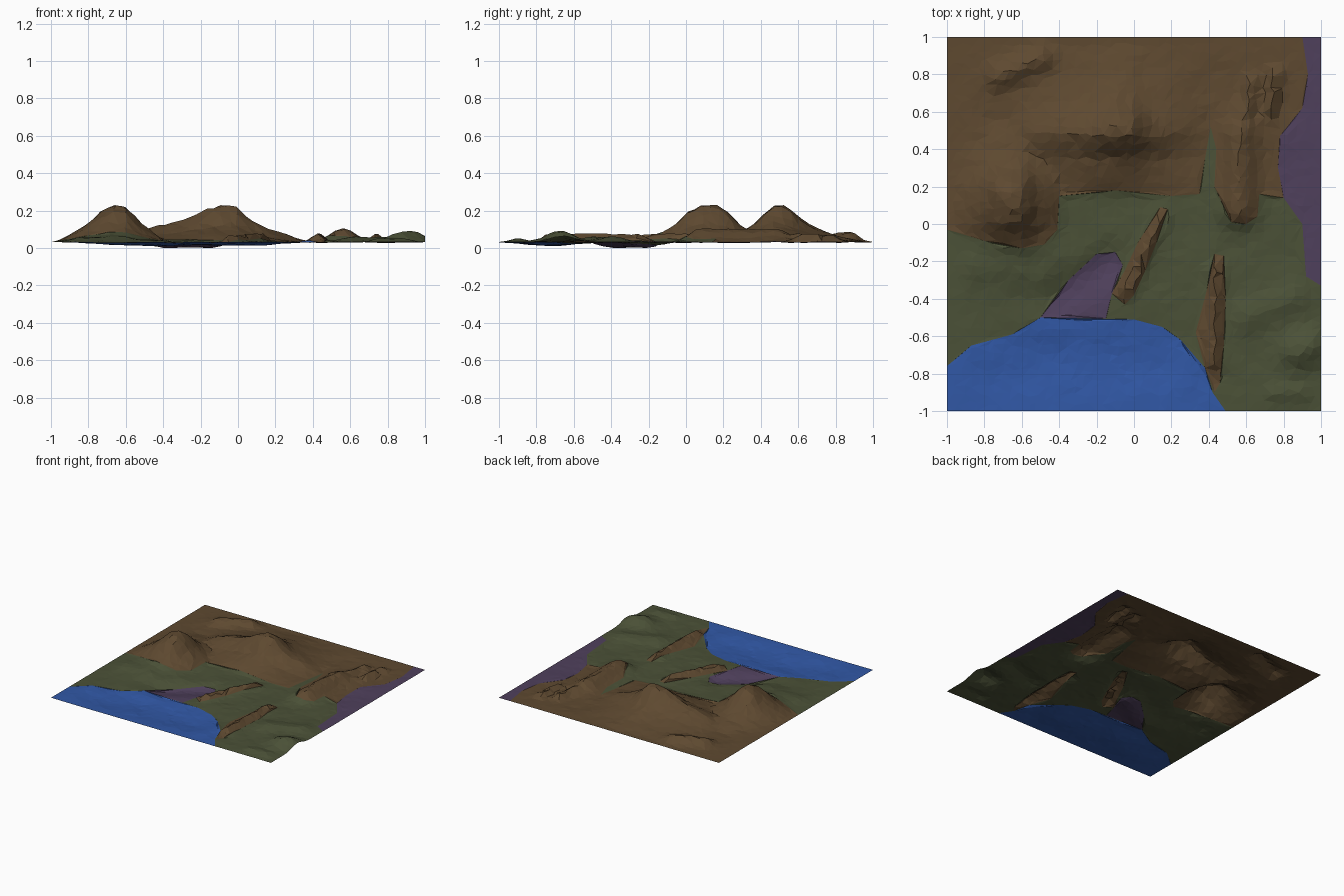
import bpy, math, random
from mathutils import Vector, noise
from mathutils.geometry import delaunay_2d_cdt

if "Cube" in bpy.data.objects:
    bpy.data.objects.remove(bpy.data.objects["Cube"])

random.seed(4)

# Flat colours
def mat(name, r, g, b):
    m = bpy.data.materials.new(name)
    lin = [((c / 255 + 0.055) / 1.055) ** 2.4 for c in (r, g, b)]
    m.diffuse_color = (*lin, 1)
    m.use_nodes = True
    m.node_tree.nodes["Principled BSDF"].inputs["Base Color"].default_value = m.diffuse_color
    return m

MATS = [mat("grass_green", 75, 81, 55), mat("rock_brown", 94, 73, 48),
        mat("water_blue", 49, 88, 166), mat("marsh_purple", 79, 64, 92)]
GREEN, BROWN, BLUE, PURPLE = range(4)

# Outlines of the coloured regions, seen from above (first match wins)
REGIONS = [
    (PURPLE, [(1, 1), (.9, 1), (.93, .8), (.9, .62), (.78, .47), (.77, .3), (.8, .14),
              (.9, 0), (.92, -.28), (1, -.33)]),
    (BLUE, [(-1, -1), (-1, -.76), (-.87, -.65), (-.65, -.59), (-.5, -.5), (0, -.51),
            (.15, -.55), (.25, -.62), (.38, -.77), (.42, -.9), (.49, -1)]),
    (PURPLE, [(-.5, -.5), (-.35, -.3), (-.2, -.16), (-.1, -.15), (-.06, -.22),
              (-.12, -.38), (-.15, -.505)]),
    (BROWN, [(.14, .09), (.18, .08), (.12, -.1), (.06, -.25), (0, -.38), (-.05, -.43),
             (-.12, -.37), (-.05, -.25), (.02, -.1)]),
    (BROWN, [(.43, -.16), (.48, -.17), (.49, -.4), (.48, -.65), (.46, -.85),
             (.43, -.9), (.38, -.77), (.33, -.58), (.39, -.35)]),
    (BROWN, [(-1, 1), (-1, -.03), (-.8, -.09), (-.6, -.13), (-.48, -.11), (-.41, -.03),
             (-.4, .15), (-.1, .18), (.2, .15), (.35, .16), (.38, .35), (.41, .52),
             (.44, .4), (.43, .2), (.52, .01), (.6, 0), (.66, .04), (.67, .16), (.8, .14),
             (.77, .3), (.78, .47), (.9, .62), (.93, .8), (.9, 1)]),
]

# Height profiles of the two mountains: along x and (as a factor) along y
M1X = [(-1, 0), (-.95, .01), (-.88, .05), (-.8, .1), (-.72, .18), (-.67, .195),
       (-.6, .19), (-.53, .11), (-.45, .05), (-.38, 0)]
M1Y = [(-.32, 0), (-.2, .14), (-.1, .32), (-.05, .5), (0, .8), (.07, .98), (.16, 1),
       (.21, .85), (.3, .42), (.4, .2), (.55, 0)]
M2X = [(-.68, 0), (-.45, .08), (-.3, .125), (-.2, .17), (-.1, .218), (0, .2),
       (.08, .12), (.2, .06), (.38, 0)]
M2Y = [(.15, 0), (.25, .2), (.36, .42), (.42, .75), (.49, 1), (.55, .8),
       (.65, .45), (.8, .18), (.95, 0)]
# Ridges and hollows: start, end, height, width
RIDGES = [((.56, .08), (.57, .48), .07, .09), ((.6, .6), (.63, .76), .035, .04),
          ((.73, .6), (.76, .8), .045, .035), ((-.72, .79), (-.5, .88), .05, .06),
          ((.14, .03), (-.04, -.36), .045, .04), ((.44, -.25), (.42, -.75), .045, .04),
          ((.88, -.68), (.93, -.66), .06, .09), ((.6, -.5), (.85, -.4), .03, .09),
          ((.75, -.9), (.9, -.9), .02, .05), ((-.85, -.25), (-.5, -.3), .015, .08),
          ((-.4, -.38), (-.15, -.22), -.03, .09), ((-.6, -.75), (.1, -.7), -.018, .16)]

def interp(table, v):
    if v <= table[0][0] or v >= table[-1][0]:
        return 0
    for (a, p), (b, q) in zip(table, table[1:]):
        if v <= b:
            return p + (q - p) * (v - a) / (b - a)

def height(x, y):
    peaks = max(interp(M1X, x) * interp(M1Y, y), interp(M2X, x) * interp(M2Y, y))
    z = .04 + peaks
    p = Vector((x, y))
    for a, b, h, w in RIDGES:
        a, b = Vector(a), Vector(b)
        t = max(0, min(1, (p - a).dot(b - a) / (b - a).length_squared))
        z += h * math.exp(-((p - a.lerp(b, t)).length / w) ** 2)
    # rough ground, fading out at the border
    fade = min(1, 6 * (1 - max(abs(x), abs(y))) + .15)
    rough = .006 + .07 * peaks
    return z + fade * rough * (noise.noise((x * 7, y * 7, 1.3)) + .6 * noise.noise((x * 19, y * 19, 4)))

def inside(x, y, poly):
    hit = False
    for (x1, y1), (x2, y2) in zip(poly, poly[1:] + poly[:1]):
        if (y1 > y) != (y2 > y) and x < (x2 - x1) * (y - y1) / (y2 - y1) + x1:
            hit = not hit
    return hit

# Scattered ground points, kept exact along the border
N = 46
pts = []
for i in range(N + 1):
    for j in range(N + 1):
        jx = random.uniform(-.014, .014) if 0 < i < N else 0
        jy = random.uniform(-.014, .014) if 0 < j < N else 0
        pts.append(Vector((-1 + 2 * i / N + jx, -1 + 2 * j / N + jy)))

# Region outlines become edges of the mesh, so the colours meet crisply
edges = []
for _, poly in REGIONS:
    start = len(pts)
    pts += [Vector(p) for p in poly]
    n = len(poly)
    edges += [(start + k, start + (k + 1) % n) for k in range(n)]

verts, _, faces, *_ = delaunay_2d_cdt(pts, edges, [], 0, 1e-4)

coords = [(v.x, v.y, height(v.x, v.y)) for v in verts]
low = min(c[2] for c in coords)
coords = [(x, y, z - low) for x, y, z in coords]

# Terrain sheet
mesh = bpy.data.meshes.new("terrain")
mesh.from_pydata(coords, [], [list(f) for f in faces])
for m in MATS:
    mesh.materials.append(m)
for f in mesh.polygons:
    c = f.center
    f.material_index = next((m for m, poly in REGIONS if inside(c.x, c.y, poly)), GREEN)
    if f.normal.z < 0:
        f.flip()
mesh.update()
terrain = bpy.data.objects.new("terrain", mesh)
bpy.context.collection.objects.link(terrain)
